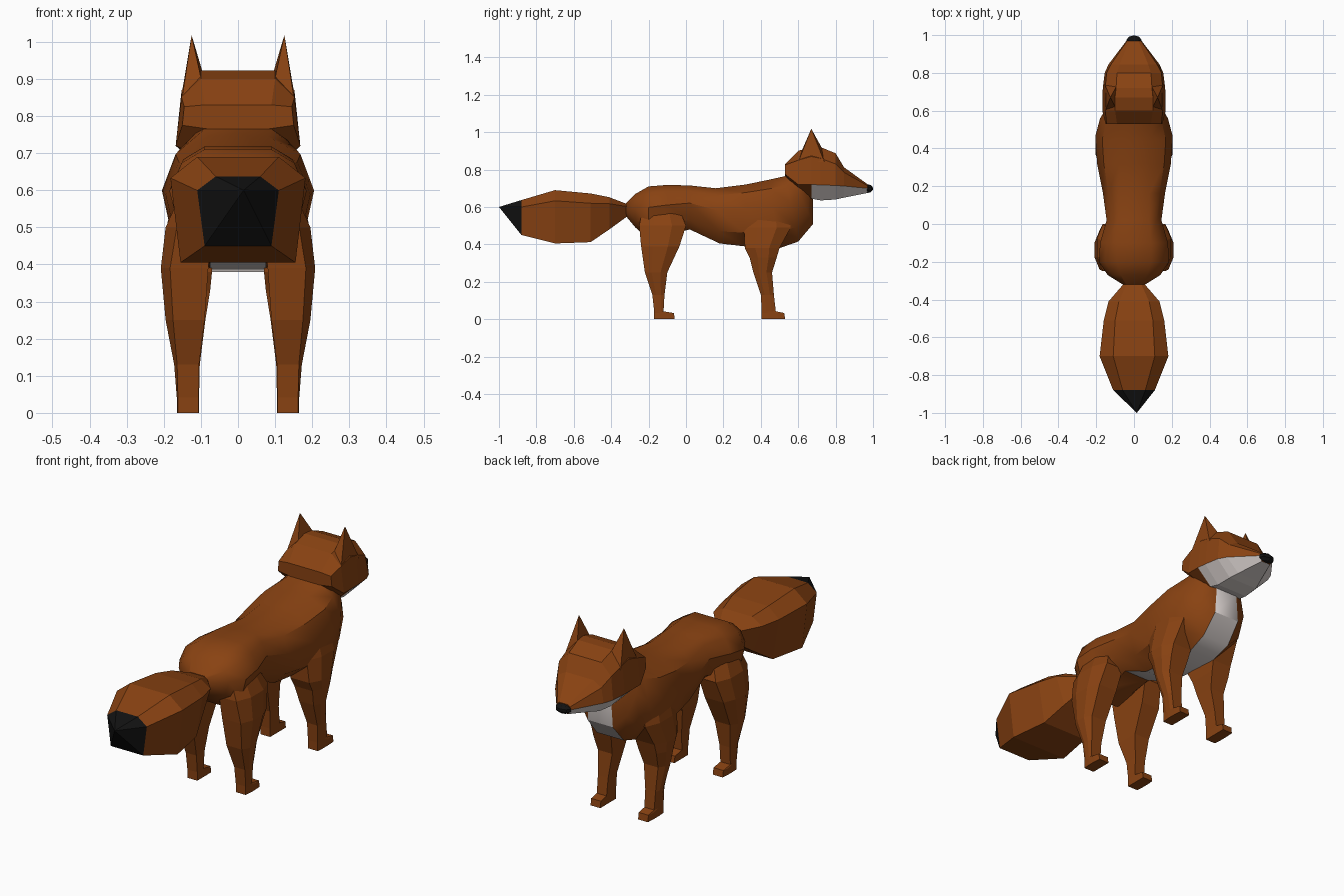
import bpy, bmesh, math

if "Cube" in bpy.data.objects:
    bpy.data.objects.remove(bpy.data.objects["Cube"])


def material(name, rgb):
    m = bpy.data.materials.new(name)
    m.diffuse_color = (*rgb, 1)
    m.use_nodes = True
    m.node_tree.nodes["Principled BSDF"].inputs["Base Color"].default_value = m.diffuse_color
    return m


MATS = [material("rust_fur", (0.25, 0.055, 0.006)),
        material("pale_fur", (0.72, 0.66, 0.64)),
        material("black_fur", (0.006, 0.006, 0.006))]


def loft(name, rings, rule=None, smooth=0, tip=None):
    """Skin a run of equal-length closed rings, capped at both ends or drawn to a tip."""
    bm = bmesh.new()
    vr = [[bm.verts.new(p) for p in r] for r in rings]
    n = len(vr[0])
    for a, b in zip(vr, vr[1:]):
        for i in range(n):
            j = (i + 1) % n
            bm.faces.new((a[i], a[j], b[j], b[i]))
    bm.faces.new(vr[0])
    if tip:
        t = bm.verts.new(tip)
        for i in range(n):
            bm.faces.new((vr[-1][i], vr[-1][(i + 1) % n], t))
    else:
        bm.faces.new(vr[-1])
    bmesh.ops.recalc_face_normals(bm, faces=bm.faces)
    if rule:
        for f in bm.faces:
            f.material_index = rule(f.calc_center_median(), f.normal)
    me = bpy.data.meshes.new(name)
    bm.to_mesh(me)
    bm.free()
    for m in MATS:
        me.materials.append(m)
    ob = bpy.data.objects.new(name, me)
    bpy.context.collection.objects.link(ob)
    if smooth:
        bpy.ops.object.select_all(action='DESELECT')
        bpy.context.view_layer.objects.active = ob
        ob.select_set(True)
        bpy.ops.object.shade_smooth_by_angle(angle=math.radians(smooth))
    return ob


def mirrored(half):
    """Close a right-hand half section (top to bottom) with its reflection."""
    return half + [(-x, y, z) for x, y, z in reversed(half)]


# Body and neck: top y, top z, bottom y, bottom z, half widths at top, middle, bottom
BODY = [(-.32, .62, -.32, .55, .04, .06, .03),
        (-.27, .67, -.27, .49, .07, .14, .05),
        (-.20, .71, -.20, .43, .09, .185, .06),
        (-.10, .718, -.10, .45, .09, .18, .06),
        (.02, .715, .02, .48, .08, .145, .07),
        (.16, .70, .18, .405, .08, .165, .075),
        (.32, .72, .31, .39, .08, .195, .075),
        (.44, .745, .50, .38, .08, .205, .07),
        (.53, .765, .60, .415, .09, .18, .075),
        (.56, .78, .68, .51, .09, .15, .07),
        (.58, .79, .68, .65, .08, .12, .06)]


def body_ring(yt, zt, yb, zb, ht, hm, hb):
    rows = [(0, ht), (.13, hm * .82), (.4, hm), (.78, hm * .85), (1, hb)]
    return mirrored([(w, yt + (yb - yt) * t, zt + (zb - zt) * t) for t, w in rows])


def belly_rule(c, n):
    return 1 if abs(c.x) < .02 and c.y > .02 and (n.z < -.4 or n.y > .4) and c.z < .62 else 0


loft("body", [body_ring(*r) for r in BODY], belly_rule, 35)

# Head: y, then (half width, z) for crown, temple, cheek line and jaw
HEAD = [(.53, (.09, .83), (.145, .825), (.15, .775), (.08, .765)),
        (.60, (.10, .90), (.152, .85), (.168, .72), (.08, .68)),
        (.67, (.10, .922), (.152, .87), (.168, .72), (.09, .645)),
        (.72, (.095, .92), (.152, .86), (.165, .718), (.085, .635)),
        (.80, (.09, .887), (.145, .83), (.155, .715), (.08, .64)),
        (.845, (.075, .812), (.122, .785), (.135, .712), (.065, .65)),
        (.97, (.024, .722), (.036, .714), (.04, .70), (.025, .675))]
loft("head", [mirrored([(w, y, z) for w, z in rows]) for y, *rows in HEAD],
     lambda c, n: 1 if c.y > .66 and c.z < .70 else 0)

# Nose
bpy.ops.mesh.primitive_uv_sphere_add(segments=8, ring_count=5, location=(0, .972, .698))
nose = bpy.context.object
nose.name = "nose"
nose.scale = (.043, .028, .023)
nose.data.materials.append(MATS[2])

# Tail: y, top z, bottom z, half widths at top, side, bottom
TAIL = [(-.30, .61, .56, .03, .04, .03),
        (-.41, .652, .48, .08, .135, .085),
        (-.51, .672, .412, .10, .16, .125),
        (-.70, .69, .405, .11, .182, .155),
        (-.88, .637, .45, .06, .11, .09)]


def tail_ring(y, zt, zb, wt, ws, wb):
    return mirrored([(wt, y, zt), (ws, y, zt - (zt - zb) * .2), (wb, y, zb)])


loft("tail", [tail_ring(*r) for r in TAIL],
     lambda c, n: 2 if c.y < -.89 else 0, tip=(.015, -1, .60))

# Legs: z, back y, front y, inner x, outer x, outer corner chamfer
HIND = [(.60, -.23, -.04, .06, .15, .03), (.50, -.25, .00, .07, .195, .03),
        (.39, -.24, -.035, .08, .208, .025), (.25, -.22, -.10, .09, .195, .02),
        (.13, -.18, -.115, .105, .172, .008), (.042, -.17, -.12, .107, .165, .003),
        (.033, -.17, -.065, .107, .165, .003), (0, -.17, -.06, .107, .165, .003)]
FORE = [(.60, .32, .54, .06, .17, .03), (.49, .31, .56, .07, .195, .03),
        (.38, .315, .50, .07, .205, .03), (.33, .34, .485, .075, .20, .025),
        (.25, .36, .46, .088, .187, .02), (.13, .40, .47, .103, .168, .008),
        (.042, .405, .48, .105, .162, .003), (.033, .405, .525, .105, .162, .003),
        (0, .405, .53, .105, .162, .003)]


def leg_ring(z, y0, y1, x0, x1, b, s):
    d = (y1 - y0) * .3
    return [(s * x, y, z) for x, y in ((x0, y0), (x1 - b, y0), (x1, y0 + d),
                                       (x1, y1 - d), (x1 - b, y1), (x0, y1))]


for side, s in (("right", 1), ("left", -1)):
    for part, rows in (("hind_leg", HIND), ("front_leg", FORE)):
        loft(f"{part}_{side}", [leg_ring(*r, s) for r in rows])
    # Ears
    base = [(.095, .61, .88), (.152, .60, .84), (.155, .74, .84), (.09, .735, .90)]
    loft(f"ear_{side}", [[(s * x, y, z) for x, y, z in base]], tip=(s * .125, .67, 1.018))
